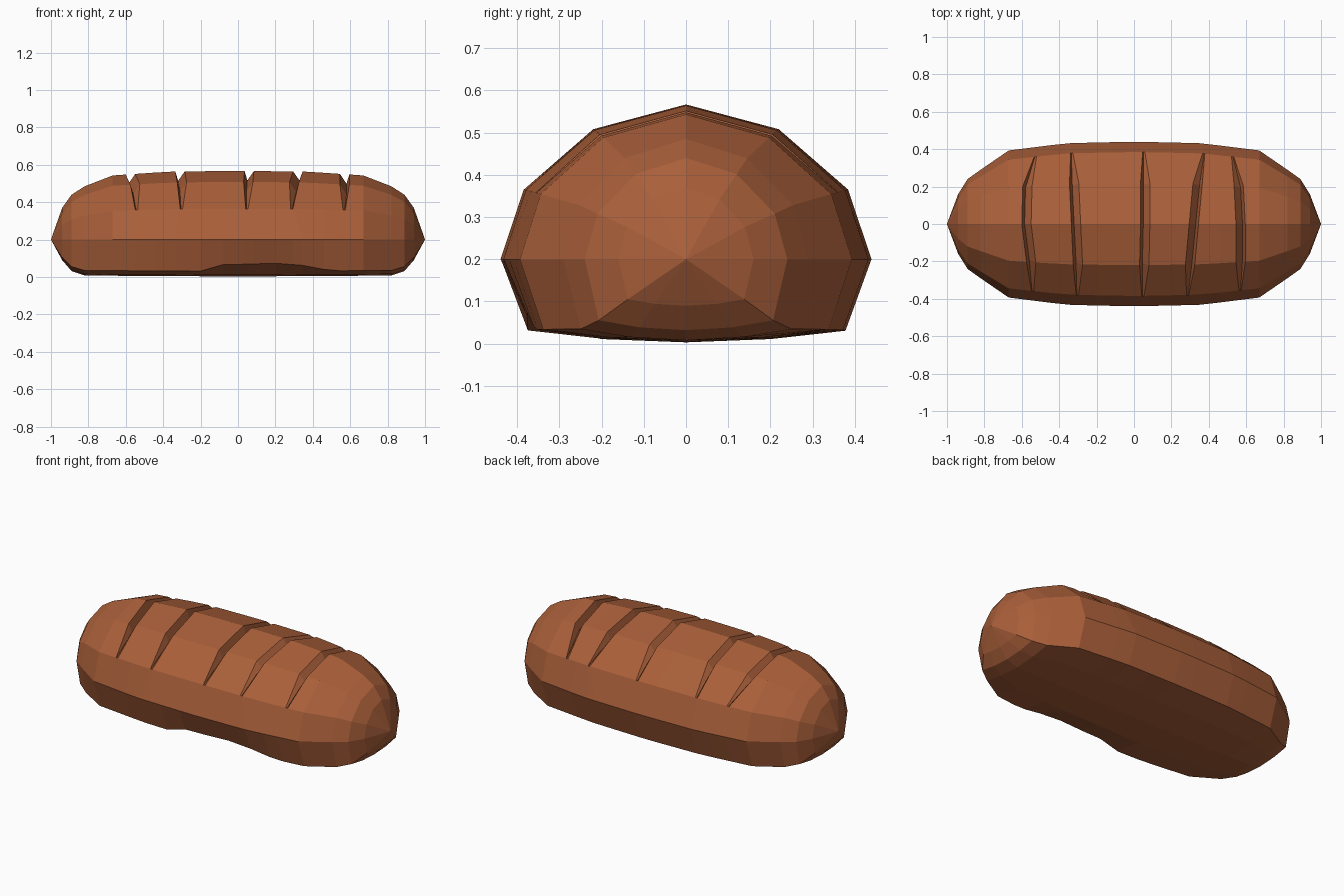
import bpy, bmesh

if "Cube" in bpy.data.objects:
    bpy.data.objects.remove(bpy.data.objects["Cube"])

crust = bpy.data.materials.new("brown crust")
crust.diffuse_color = (0.40, 0.115, 0.042, 1)
crust.use_nodes = True
crust.node_tree.nodes["Principled BSDF"].inputs["Base Color"].default_value = crust.diffuse_color

# half outline of the loaf: |x|, half width, height above / depth below z = 0.2
STATIONS = [(0, .44, .367, .197), (.36, .432, .364, .195), (.67, .393, .343, .193),
            (.82, .29, .285, .192), (.89, .24, .24, .168), (.94, .16, .17, .11)]
# 12-sided cross-section, from the ridge round the +y side and back
HALF = [(0, 1), (.5, .84), (.875, .45), (1, 0), (.86, -.86), (.46, -.96), (0, -1)]
SECTION = HALF + [(-y, z) for y, z in HALF[-2:0:-1]]
TOP = [2, 1, 0, 11, 10]          # section corners crossed by a slash, +y to -y
SLASHES = [(-.53, -.58, -.585, -.56, -.545), (-.335, -.33, -.32, -.31, -.305),
           (.05, .05, .05, .045, .045), (.375, .35, .33, .31, .29),
           (.53, .57, .58, .58, .57)]
BUMP = [(-1, 0), (-.2, 0), (-.08, .035), (.2, .042), (.35, .03), (.5, 0), (1, 0)]


def interp(table, x):
    for a, b in zip(table, table[1:]):
        if a[0] <= x <= b[0]:
            t = (x - a[0]) / (b[0] - a[0])
            return [p + (q - p) * t for p, q in zip(a[1:], b[1:])]
    return list(table[-1][1:])


bm = bmesh.new()


def ring(x, tops=None, shift=0.0, depth=0.0):
    """One cross-section; slashes bend its upper corners and sink them."""
    verts = []
    for j, (sy, sz) in enumerate(SECTION):
        px, sink = x + shift, 0.0
        if tops and j in TOP:
            k = TOP.index(j)
            edge = k in (0, 4)
            px = tops[k] + shift * (.25 if edge else 1)
            sink = 0 if edge else depth
        w, up, down = interp(STATIONS, abs(px))
        y = sy * w
        z = .2 + sz * (up if sz > 0 else down)
        if j == 8:               # uneven lower edge on the front
            z += interp(BUMP, px)[0]
        verts.append(bm.verts.new((px, y * (1 - sink), z - sink)))
    return verts


# plain rings, then three rings (lip, groove, lip) for every slash
rings = [(x, ring(x)) for x in (-.94, -.89, -.82, -.67, -.44, -.2, -.08, .2, .46,
                                .67, .82, .89, .94)]
for s in SLASHES:
    mid = s[2]
    left, right = (-.015, .035) if mid < .2 else (-.035, .015)
    for shift, depth in ((left, 0), (0, .05), (right, 0)):
        rings.append((mid + shift, ring(mid, s, shift, depth)))
rings = [r for _, r in sorted(rings, key=lambda t: t[0])]

# skin and pointed ends
for a, b in zip(rings, rings[1:]):
    for i in range(12):
        k = (i + 1) % 12
        bm.faces.new((a[i], a[k], b[k], b[i]))
for x, r in ((-1, rings[0]), (1, rings[-1])):
    tip = bm.verts.new((x, 0, .2))
    for i in range(12):
        bm.faces.new((r[i], r[(i + 1) % 12], tip))
bmesh.ops.recalc_face_normals(bm, faces=bm.faces)

mesh = bpy.data.meshes.new("bread_loaf")
bm.to_mesh(mesh)
bm.free()
mesh.materials.append(crust)
loaf = bpy.data.objects.new("bread_loaf", mesh)
bpy.context.collection.objects.link(loaf)
